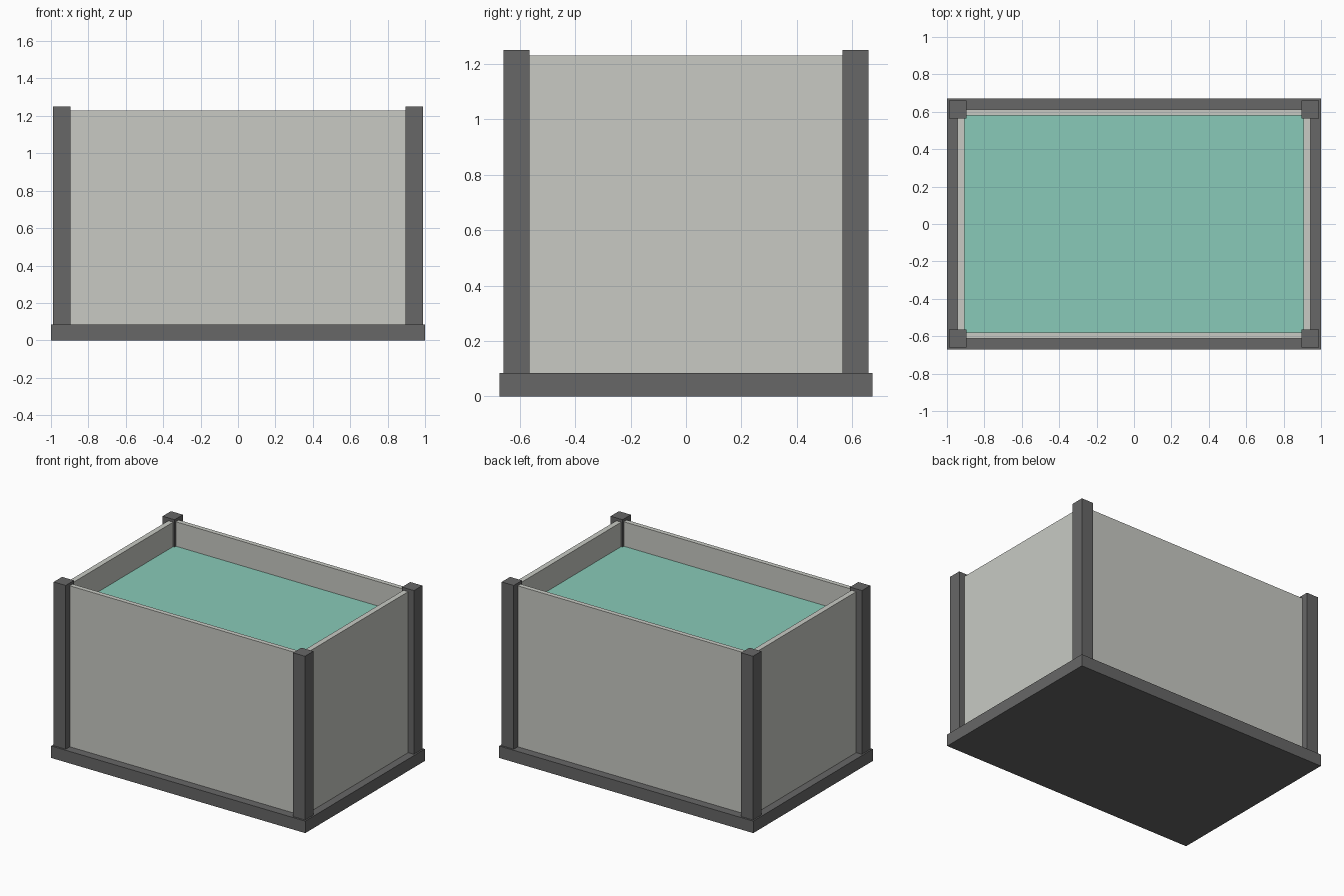
import bpy
import bmesh
from mathutils import Matrix, Vector

default = bpy.data.objects.get("Cube")
if default:
    bpy.data.objects.remove(default, do_unlink=True)


def material(name, r, g, b):
    m = bpy.data.materials.new(name)
    m.use_nodes = True
    m.diffuse_color = (r, g, b, 1)
    m.node_tree.nodes["Principled BSDF"].inputs["Base Color"].default_value = (r, g, b, 1)
    return m


frame_grey = material("dark grey frame", 0.135, 0.135, 0.135)
panel_grey = material("pale grey panel", 0.58, 0.59, 0.55)
water_green = material("sea green water", 0.25, 0.59, 0.48)


def box(name, low, high, mat):
    """Axis-aligned box between two opposite corners."""
    low, high = Vector(low), Vector(high)
    bm = bmesh.new()
    bmesh.ops.create_cube(bm, size=1, matrix=Matrix.Diagonal((high - low).to_4d()))
    mesh = bpy.data.meshes.new(name)
    bm.to_mesh(mesh)
    bm.free()
    mesh.materials.append(mat)
    obj = bpy.data.objects.new(name, mesh)
    obj.location = (low + high) / 2
    bpy.context.collection.objects.link(obj)
    return obj


def centred_box(name, cx, cy, half_x, half_y, z0, z1, mat):
    return box(name, (cx - half_x, cy - half_y, z0), (cx + half_x, cy + half_y, z1), mat)


BASE_TOP, PANEL_TOP, POST_TOP, WATER_TOP = 0.085, 1.23, 1.25, 1.056
OUT_X, OUT_Y = 0.944, 0.613     # outer faces of the panels
IN_X, IN_Y = 0.906, 0.58        # inner faces of the panels
POST_X, POST_Y, POST_HALF = 0.942, 0.612, 0.047

# Base slab
centred_box("base", 0, 0, 1, 0.672, 0, BASE_TOP, frame_grey)

# Corner posts
for x_side, x_name in ((-1, "right"), (1, "left")):
    for y_side, y_name in ((-1, "front"), (1, "back")):
        centred_box(f"{y_name}_{x_name}_post", x_side * POST_X, y_side * POST_Y,
                    POST_HALF, POST_HALF, BASE_TOP, POST_TOP, frame_grey)

# Long panels at front and back
for side, name in ((-1, "front_panel"), (1, "back_panel")):
    centred_box(name, 0, side * (OUT_Y + IN_Y) / 2, POST_X - POST_HALF,
                (OUT_Y - IN_Y) / 2, BASE_TOP, PANEL_TOP, panel_grey)

# Short panels at the ends
for side, name in ((-1, "right_panel"), (1, "left_panel")):
    centred_box(name, side * (OUT_X + IN_X) / 2, 0, (OUT_X - IN_X) / 2,
                POST_Y - POST_HALF, BASE_TOP, PANEL_TOP, panel_grey)

# Water filling the tank
centred_box("water", 0, 0, IN_X, IN_Y, BASE_TOP, WATER_TOP, water_green)
